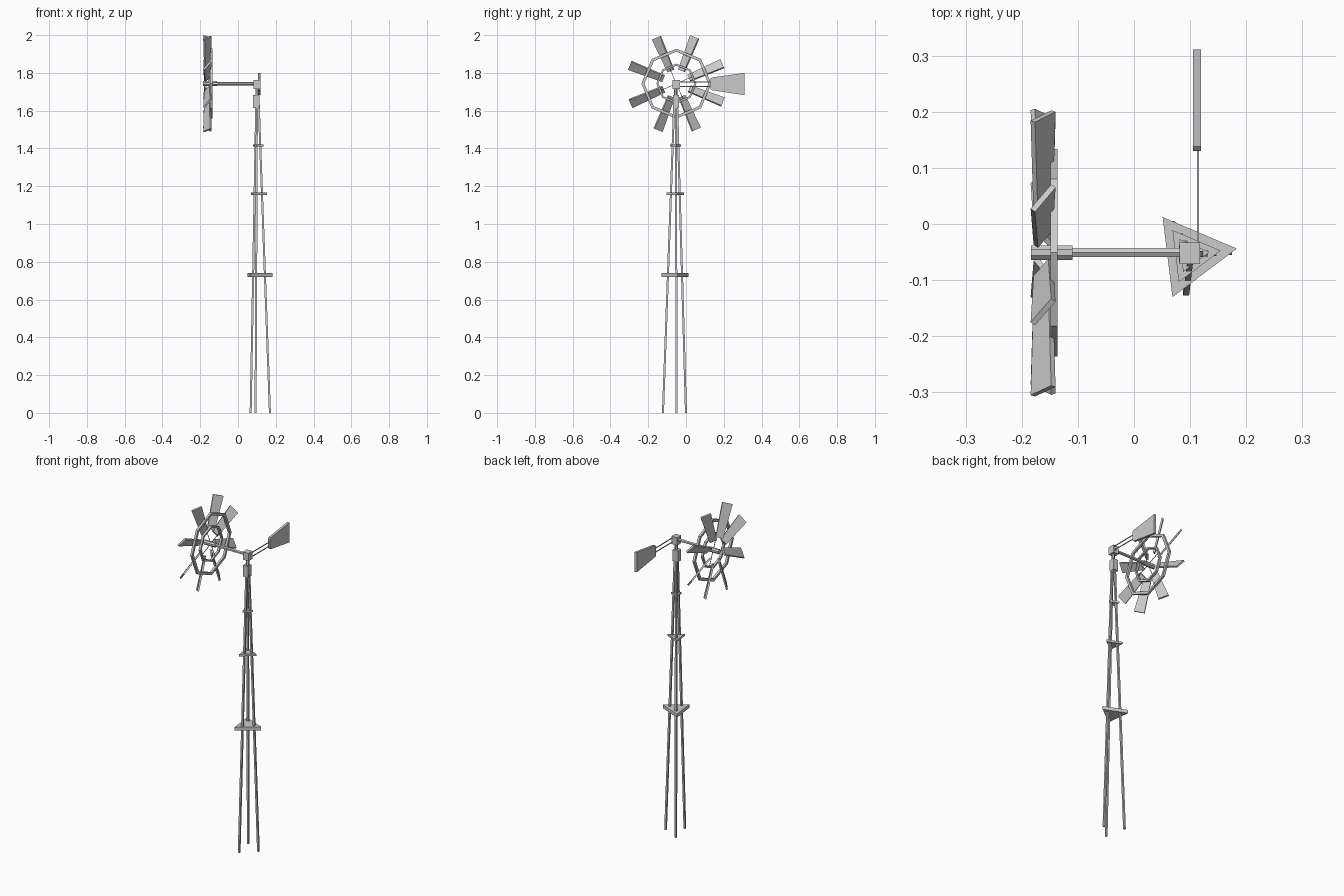
import bpy, bmesh, math
from mathutils import Vector

if "Cube" in bpy.data.objects:
    bpy.data.objects.remove(bpy.data.objects["Cube"])

TX, TY = 0.101, -0.054          # tower axis
RX, RY, RZ = -0.162, -0.051, 1.743   # rotor centre


def add_mesh(name, verts, faces):
    me = bpy.data.meshes.new(name)
    me.from_pydata([tuple(v) for v in verts], [], faces)
    bm = bmesh.new()
    bm.from_mesh(me)
    bmesh.ops.recalc_face_normals(bm, faces=bm.faces)
    bm.to_mesh(me)
    bm.free()
    ob = bpy.data.objects.new(name, me)
    bpy.context.collection.objects.link(ob)
    return ob


def loft(name, a, b):
    """Solid between two matching outlines."""
    n = len(a)
    faces = [tuple(range(n)), tuple(range(n, 2 * n))]
    faces += [(i, (i + 1) % n, n + (i + 1) % n, n + i) for i in range(n)]
    return add_mesh(name, list(a) + list(b), faces)


def rod(name, p, q, r, sides=4):
    p, q = Vector(p), Vector(q)
    d = (q - p).normalized()
    u = d.cross(Vector((0, 0, 1)) if abs(d.z) < 0.9 else Vector((0, 1, 0))).normalized()
    v = d.cross(u)
    angs = [2 * math.pi * (i + 0.5) / sides for i in range(sides)]
    dirs = [u * math.cos(t) + v * math.sin(t) for t in angs]
    return loft(name, [p + k * r for k in dirs], [q + k * r for k in dirs])


def box(name, x0, x1, y0, y1, z0, z1):
    base = [(x0, y0), (x1, y0), (x1, y1), (x0, y1)]
    return loft(name, [(x, y, z0) for x, y in base], [(x, y, z1) for x, y in base])


def ring(name, sides, r_out, r_in, x0, x1):
    """Polygonal rotor ring with rectangular section."""
    verts, faces = [], []
    for i in range(sides):
        t = 2 * math.pi * i / sides
        verts += [(x, RY + r * math.cos(t), RZ + r * math.sin(t))
                  for r, x in ((r_out, x0), (r_out, x1), (r_in, x1), (r_in, x0))]
        j = (i + 1) % sides
        faces += [(4 * i + k, 4 * i + (k + 1) % 4, 4 * j + (k + 1) % 4, 4 * j + k) for k in range(4)]
    return add_mesh(name, verts, faces)


# Three splayed tower legs
for i, (x, y) in enumerate([(0.169, -0.050), (0.067, 0.0), (0.093, -0.122)]):
    top = (TX + (x - TX) * 0.12, TY + (y - TY) * 0.12, 1.65)
    rod(f"tower_leg_{i + 1}", (x, y, 0.0), top, 0.0075)

# Triangular brace plates
for i, (z, r, h) in enumerate([(0.73, 0.083, 0.02), (1.16, 0.054, 0.012), (1.415, 0.034, 0.01)]):
    tri = [math.radians(7 + 120 * k) for k in range(3)]
    low, high = ([(TX + r * math.cos(t), TY + r * math.sin(t), z + s * h / 2) for t in tri]
                 for s in (-1, 1))
    loft(f"tower_brace_{i + 1}", low, high)

# Tower cap, neck and gearbox
box("tower_cap", 0.08, 0.113, -0.069, -0.037, 1.615, 1.682)
rod("neck", (TX, TY, 1.68), (TX, TY, 1.72), 0.009, 6)
box("gearbox", 0.081, 0.118, -0.071, -0.033, 1.716, 1.762)

# Drive shaft and rotor hub
rod("drive_shaft", (-0.184, RY, RZ), (0.09, RY, RZ), 0.009, 6)
rod("rotor_hub", (-0.184, RY, RZ), (-0.11, RY, RZ), 0.014, 8)

# Octagonal rotor rings
ring("outer_ring", 8, 0.185, 0.169, -0.149, -0.136)
ring("inner_ring", 8, 0.106, 0.095, -0.149, -0.136)

# Pitched blades, with a thin spoke behind every other one
for i in range(8):
    a = math.radians(23.5 + 45 * i)
    radial = Vector((0, math.cos(a), math.sin(a)))
    tangent = Vector((0, -math.sin(a), math.cos(a)))
    chord = Vector((0.62, 0, 0)) - tangent * 0.785
    normal = chord.cross(radial)
    centre = Vector((RX, RY, RZ))

    def section(r, w):
        c = centre + radial * r
        return [c + chord * s * w / 2 + normal * n * 0.005
                for s, n in ((-1, -1), (1, -1), (1, 1), (-1, 1))]

    loft(f"blade_{i + 1}", section(0.073, 0.042), section(0.265, 0.059))
    if i % 2 == 0:
        hub = Vector((-0.143, RY, RZ))
        rod(f"spoke_{i // 2 + 1}", hub, hub + radial * 0.1, 0.002)

# Tail rods and vane
for i, z in enumerate((1.728, 1.752)):
    rod(f"tail_rod_{i + 1}", (0.114, -0.04, z), (0.114, 0.14, z), 0.003)
outline = [(0.13, 1.716), (0.138, 1.708), (0.311, 1.682), (0.311, 1.8), (0.138, 1.776), (0.13, 1.768)]
loft("tail_vane", [(0.105, y, z) for y, z in outline], [(0.119, y, z) for y, z in outline])
